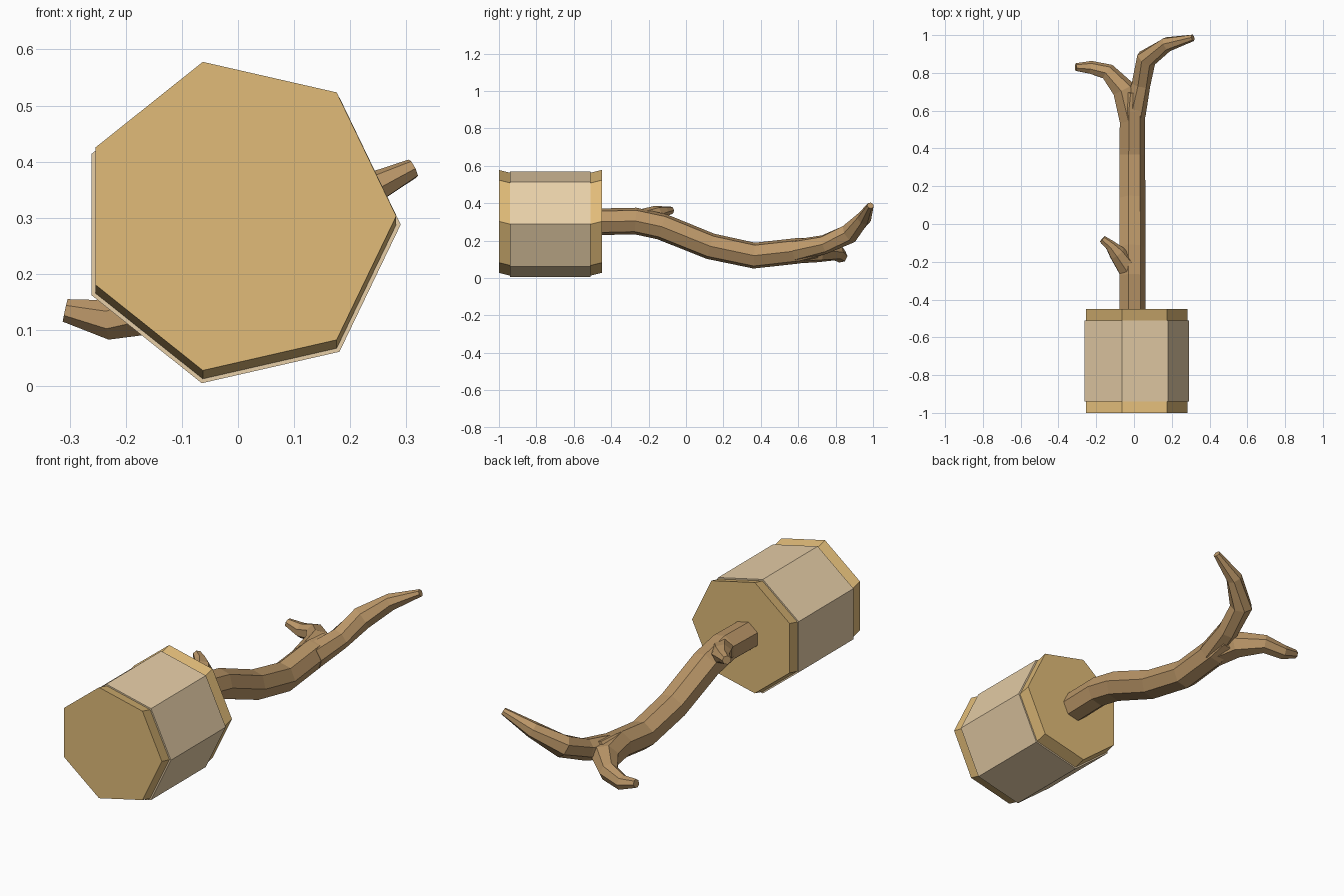
import bpy, bmesh
from math import cos, sin, tau
from mathutils import Vector

if "Cube" in bpy.data.objects:
    bpy.data.objects.remove(bpy.data.objects["Cube"])


def material(name, color):
    m = bpy.data.materials.new(name)
    m.diffuse_color = (*color, 1)
    m.use_nodes = True
    m.node_tree.nodes["Principled BSDF"].inputs["Base Color"].default_value = m.diffuse_color
    return m


CRUST = material("toasted_end", (0.75, 0.50, 0.19))
SIDE = material("pale_side", (0.80, 0.62, 0.39))
WOOD = material("wood", (0.50, 0.31, 0.14))


def loft(name, path, mat, sides=7, upright=False):
    """Closed faceted tube through (x, y, z, radius) stations."""
    bm = bmesh.new()
    pts = [Vector(p[:3]) for p in path]
    rings = []
    for i, p in enumerate(pts):
        before, after = pts[max(i - 1, 0)], pts[min(i + 1, len(pts) - 1)]
        t = Vector((0, 1, 0)) if upright else (after - before).normalized()
        right = t.cross(Vector((0, 0, 1))).normalized()
        up = right.cross(t)
        r = path[i][3]
        rings.append([bm.verts.new(p + r * (cos(tau * k / sides) * right
                                            + sin(tau * k / sides) * up))
                      for k in range(sides)])
    for a, b in zip(rings, rings[1:]):
        for k in range(sides):
            n = (k + 1) % sides
            bm.faces.new((a[k], a[n], b[n], b[k]))
    bm.faces.new(rings[0])
    bm.faces.new(rings[-1])
    bmesh.ops.recalc_face_normals(bm, faces=bm.faces)
    me = bpy.data.meshes.new(name)
    bm.to_mesh(me)
    bm.free()
    me.materials.append(mat)
    ob = bpy.data.objects.new(name, me)
    bpy.context.collection.objects.link(ob)
    return ob


# Seven-sided mallet-shaped head with a slightly raised end plate on each side
loft("head_body", [(0, -0.94, 0.288, 0.290), (0, -0.51, 0.288, 0.290)], SIDE, upright=True)
for name, inner, outer in (("head_front_end", -0.94, -1.0), ("head_back_end", -0.51, -0.45)):
    loft(name, [(0, inner, 0.288, 0.282), (0, outer, 0.303, 0.282)], CRUST, upright=True)

# Wavy main stick
loft("stick", [(-0.012, -0.50, 0.300, 0.073), (-0.012, -0.27, 0.305, 0.073),
               (-0.012, -0.13, 0.275, 0.073), (-0.012, 0.13, 0.170, 0.072),
               (-0.012, 0.365, 0.120, 0.071), (-0.012, 0.60, 0.146, 0.070),
               (-0.005, 0.70, 0.160, 0.055)], WOOD)

# Forked tip: long right branch rising, short left branch drooping
loft("right_branch", [(0.000, 0.58, 0.145, 0.062), (0.035, 0.74, 0.180, 0.052),
                      (0.065, 0.875, 0.240, 0.055), (0.175, 0.952, 0.320, 0.040),
                      (0.312, 0.986, 0.388, 0.018)], WOOD)
loft("left_branch", [(-0.015, 0.55, 0.142, 0.068), (-0.055, 0.71, 0.148, 0.065),
                     (-0.140, 0.805, 0.138, 0.045), (-0.230, 0.828, 0.118, 0.036),
                     (-0.308, 0.830, 0.135, 0.021)], WOOD)

# Small side twig near the head
loft("side_twig", [(-0.030, -0.24, 0.310, 0.058), (-0.090, -0.155, 0.342, 0.046),
                   (-0.125, -0.115, 0.355, 0.030), (-0.168, -0.080, 0.362, 0.021)], WOOD)
